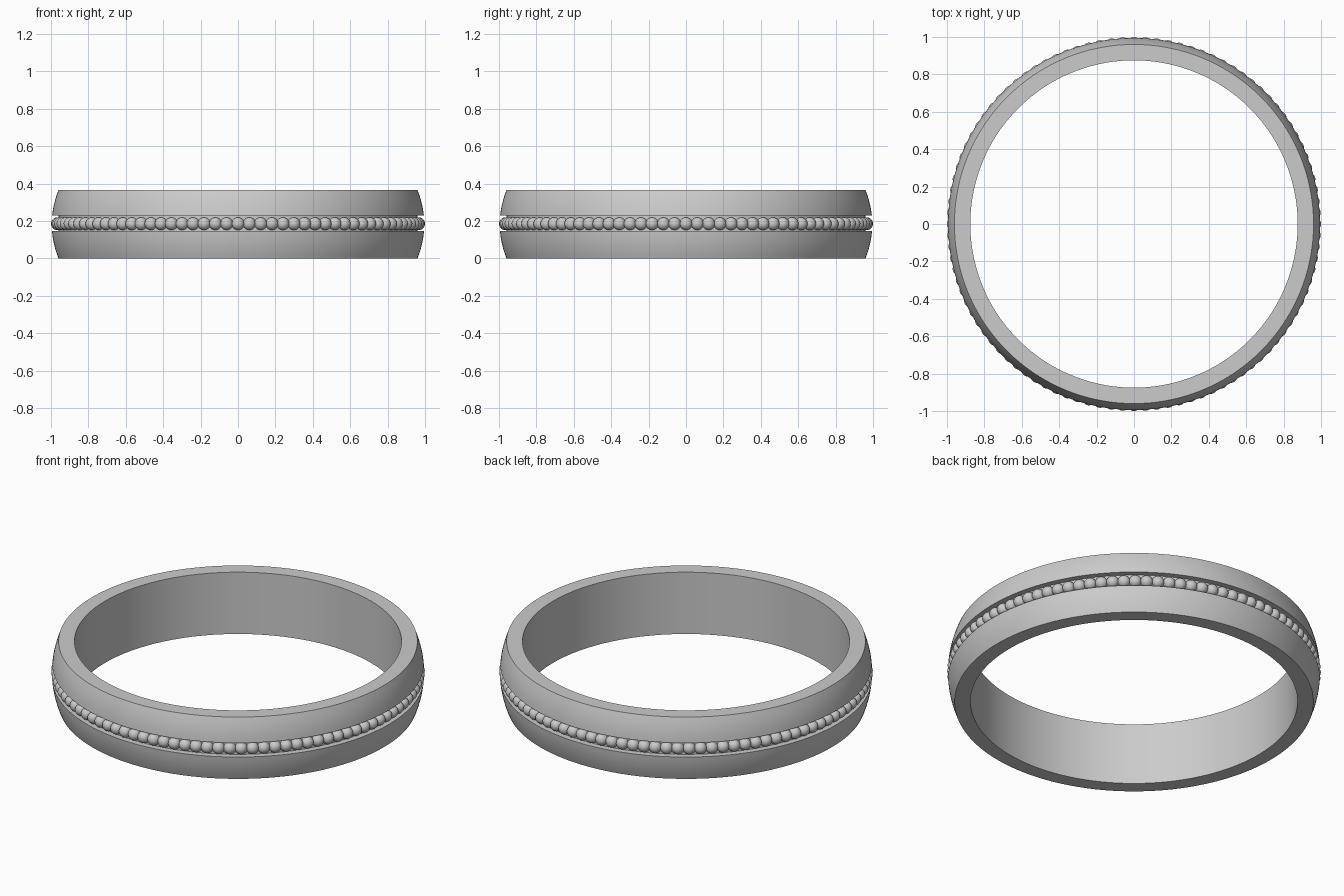
import bpy, bmesh
from math import cos, sin, tau

if "Cube" in bpy.data.objects:
    bpy.data.objects.remove(bpy.data.objects["Cube"])

H, MID = 0.365, 0.185          # band height, bead row height
R_IN, R_FLOOR = 0.875, 0.96    # inner wall, groove floor
SEG, BEADS = 200, 100


def finish(name, bm, angle):
    mesh = bpy.data.meshes.new(name)
    bm.to_mesh(mesh)
    bm.free()
    ob = bpy.data.objects.new(name, mesh)
    bpy.context.collection.objects.link(ob)
    bpy.ops.object.select_all(action='DESELECT')
    ob.select_set(True)
    bpy.context.view_layer.objects.active = ob
    bpy.ops.object.shade_smooth_by_angle(angle=angle)
    return ob


def dome(z):
    # gently domed outer surface
    return 0.996 - 0.036 * ((z - H / 2) / (H / 2)) ** 2


# Band: closed profile with a central groove, revolved around z
lower = [0.145 * i / 6 for i in range(7)]
upper = [0.228 + (H - 0.228) * i / 6 for i in range(7)]
profile = [(R_IN, 0)] + [(dome(z), z) for z in lower]
profile += [(R_FLOOR, 0.145), (R_FLOOR, 0.228)]
profile += [(dome(z), z) for z in upper] + [(R_IN, H)]

bm = bmesh.new()
rings = []
for s in range(SEG):
    a = tau * s / SEG
    rings.append([bm.verts.new((r * cos(a), r * sin(a), z)) for r, z in profile])
n = len(profile)
for s in range(SEG):
    p, q = rings[s], rings[(s + 1) % SEG]
    for i in range(n):
        j = (i + 1) % n
        bm.faces.new((p[i], q[i], q[j], p[j]))
bmesh.ops.recalc_face_normals(bm, faces=bm.faces)
finish("ring_band", bm, 0.6)

# Beads: row of small spheres seated in the groove
bead_r = 0.034
bead_mesh = None
for k in range(BEADS):
    a = tau * k / BEADS
    if bead_mesh is None:
        bm = bmesh.new()
        bmesh.ops.create_uvsphere(bm, u_segments=24, v_segments=14, radius=bead_r)
        bead = finish("bead", bm, 1.0)
        bead_mesh = bead.data
    else:
        bead = bpy.data.objects.new("bead", bead_mesh)
        bpy.context.collection.objects.link(bead)
    rad = 1.0 - bead_r
    bead.location = (rad * cos(a), rad * sin(a), MID)
    bead.rotation_euler.z = a
